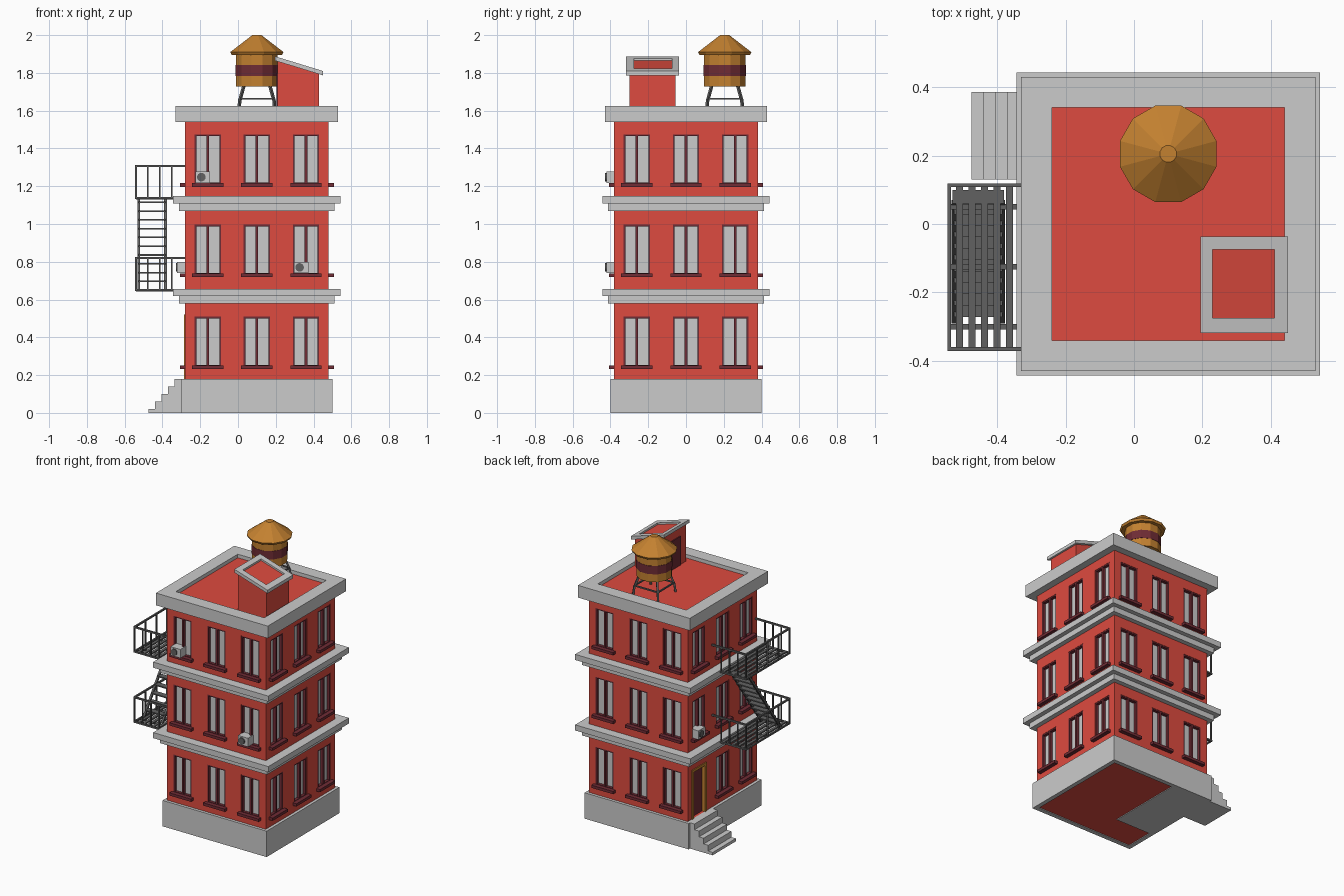
import bpy, bmesh, math
from mathutils import Matrix, Vector

if "Cube" in bpy.data.objects:
    bpy.data.objects.remove(bpy.data.objects["Cube"])

def mat(name, c):
    m = bpy.data.materials.new(name)
    m.diffuse_color = (*c, 1)
    m.use_nodes = True
    m.node_tree.nodes["Principled BSDF"].inputs["Base Color"].default_value = m.diffuse_color
    return m

RED = mat("red_brick", (0.73, 0.07, 0.05))
MAROON = mat("maroon", (0.16, 0.025, 0.035))
WOOD = mat("ochre_wood", (0.55, 0.22, 0.03))
IRON = mat("dark_iron", (0.12, 0.12, 0.12))
parts = {}          # name -> (bmesh, material)
I = Matrix()

def part(name, m=None):
    if name not in parts:
        parts[name] = (bmesh.new(), m)
    return parts[name][0]

def box(name, m, lo, hi, M=I):
    lo, hi = Vector(lo), Vector(hi)
    S = Matrix.Translation((lo + hi) / 2) @ Matrix.Diagonal((*(hi - lo), 1))
    bmesh.ops.create_cube(part(name, m), size=1, matrix=M @ S)

def bar(name, m, p, q, w):
    p, q = Vector(p), Vector(q)
    R = (q - p).to_track_quat('Z', 'Y').to_matrix().to_4x4()
    S = Matrix.Diagonal((w, w, (q - p).length, 1))
    bmesh.ops.create_cube(part(name, m), size=1, matrix=Matrix.Translation((p + q) / 2) @ R @ S)

def cone(name, m, r1, r2, z0, z1, x, y, n=12, M=I):
    T = Matrix.Translation((x, y, (z0 + z1) / 2)) @ Matrix.Rotation(math.pi / n, 4, 'Z')
    bmesh.ops.create_cone(part(name, m), cap_ends=True, segments=n, radius1=r1, radius2=r2,
                          depth=z1 - z0, matrix=M @ T)

def ring(name, m, outer, inner, z0, z1, slope=0):
    # rectangular frame: outer/inner = (x0, x1, y0, y1), optionally sheared in x
    bm = part(name, m)
    def loop(r, z):
        return [bm.verts.new((x, y, z + slope * (x - outer[0])))
                for x, y in ((r[0], r[2]), (r[1], r[2]), (r[1], r[3]), (r[0], r[3]))]
    L = [loop(outer, z0), loop(outer, z1), loop(inner, z1), loop(inner, z0)]
    for a in range(4):
        A, B = L[a], L[(a + 1) % 4]
        for i in range(4):
            j = (i + 1) % 4
            bm.faces.new((A[i], A[j], B[j], B[i]))

def prism(name, m, pts, y0, y1):
    # xz profile extruded along y
    bm = part(name, m)
    f = bm.faces.new([bm.verts.new((x, y0, z)) for x, z in pts])
    new = bmesh.ops.extrude_face_region(bm, geom=[f])['geom']
    bmesh.ops.translate(bm, vec=(0, y1 - y0, 0), verts=[v for v in new if isinstance(v, bmesh.types.BMVert)])

def square(h):
    return (0.10 - h, 0.10 + h, -h, h)

# walls, base, floor mouldings and parapet
box("walls", RED, (-0.28, -0.38, 0.005), (0.48, 0.38, 1.60))
ring("base", None, square(0.40), square(0.37), 0, 0.18)
box("base_slab", None, (-0.29, -0.17, 0), (0.0, 0.39, 0.02))
for z in (0.58, 1.07):
    ring("floor_moulding", None, square(0.412), square(0.37), z, z + 0.038)
    ring("floor_moulding", None, square(0.443), square(0.37), z + 0.038, z + 0.077)
ring("parapet", None, square(0.43), square(0.34), 1.54, 1.625)

# windows on all four sides, with the entrance door in one left bay
for k in range(4):
    M = Matrix.Translation((0.10, 0, 0)) @ Matrix.Rotation(k * math.pi / 2, 4, 'Z')
    for floor, z0 in enumerate((0.245, 0.732, 1.21)):
        z1 = z0 + 0.265
        for u in (-0.26, 0, 0.26):
            if k == 3 and floor == 0 and u < 0:
                box("cutter", None, (u - 0.08, -0.42, 0.18), (u + 0.08, -0.35, 0.52), M)
                box("door_panel", MAROON, (u - 0.08, -0.362, 0.18), (u + 0.08, -0.35, 0.52), M)
                for a in (-0.08, 0.062):
                    box("door_frame", WOOD, (u + a, -0.386, 0.18), (u + a + 0.018, -0.35, 0.52), M)
                box("door_frame", WOOD, (u - 0.08, -0.386, 0.502), (u + 0.08, -0.35, 0.52), M)
                continue
            box("cutter", None, (u - 0.07, -0.42, z0), (u + 0.07, -0.35, z1), M)
            box("window_panes", None, (u - 0.07, -0.358, z0), (u + 0.07, -0.35, z1), M)
            for a, w in ((-0.07, 0.009), (-0.007, 0.014), (0.061, 0.009)):
                box("window_frames", MAROON, (u + a, -0.378, z0), (u + a + w, -0.355, z1), M)
            for z in (z0, z1 - 0.009):
                box("window_frames", MAROON, (u - 0.07, -0.378, z), (u + 0.07, -0.355, z + 0.009), M)
            box("window_sills", MAROON, (u - 0.083, -0.407, z0 - 0.013), (u + 0.083, -0.36, z0 + 0.006), M)
            # air conditioners
            if (k, floor, u) in ((0, 2, -0.26), (0, 1, 0.26), (3, 1, -0.26)):
                c, zc = u - 0.026, z0 + 0.038
                box("air_conditioner", None, (c - 0.038, -0.422, zc - 0.03), (c + 0.038, -0.36, zc + 0.03), M)
                F = M @ Matrix.Translation((c - 0.008, -0.425, zc)) @ Matrix.Rotation(math.pi / 2, 4, 'X')
                cone("air_conditioner_fan", IRON, 0.023, 0.023, -0.004, 0.004, 0, 0, 12, F)

# entrance steps
profile = [(-0.29, 0), (-0.475, 0)]
for i in range(5):
    x, z = -0.475 + 0.035 * i, 0.02 + 0.04 * i
    profile += [(x, z)] if i == 0 else [(x, z - 0.04), (x, z)]
profile.append((-0.29, 0.18))
prism("entrance_steps", None, profile, 0.13, 0.385)

# fire escape: slatted platforms, railings, stair between them
X0, X1, Y0, Y1 = -0.54, -0.28, -0.365, 0.113
for zb in (0.65, 1.138):
    zt = zb + 0.17
    for i in range(6):
        x = -0.51 + 0.0365 * i
        box("platform_slats", IRON, (x - 0.01, Y0, zb - 0.004), (x + 0.01, Y1, zb + 0.006))
    for y in (-0.3, -0.125, 0.05):
        box("platform_slats", IRON, (X0, y - 0.008, zb - 0.008), (X1, y + 0.008, zb - 0.002))
    for z in (zb, zt):
        bar("railing", IRON, (X0, Y0, z), (X0, Y1, z), 0.011)
        for y in (Y0, Y1):
            bar("railing", IRON, (X0 - 0.005, y, z), (X1, y, z), 0.011)
    for i in range(5):
        y = Y0 + (Y1 - Y0) * i / 4
        bar("railing", IRON, (X0, y, zb), (X0, y, zt), 0.009)
    for y in (Y0, Y1):
        for i in range(1, 4):
            bar("railing", IRON, (X0 + 0.063 * i, y, zb), (X0 + 0.063 * i, y, zt), 0.008)
for x in (-0.526, -0.384):
    bar("escape_stringers", IRON, (x, -0.285, 0.65), (x, 0.065, 1.138), 0.014)
for i in range(1, 11):
    t = i / 10.5
    y, z = -0.285 + 0.35 * t, 0.65 + 0.488 * t
    box("escape_treads", IRON, (-0.526, y - 0.02, z - 0.004), (-0.384, y + 0.02, z + 0.004))
box("escape_treads", IRON, (-0.53, 0.06, 1.132), (-0.38, 0.1, 1.142))

# roof stair house with sloped rimmed roof
prism("stair_house", RED, [(0.21, 1.59), (0.43, 1.59), (0.43, 1.804), (0.21, 1.871)], -0.30, -0.055)
ring("stair_house_rim", None, (0.195, 0.45, -0.318, -0.036), (0.23, 0.41, -0.275, -0.075),
     1.865, 1.888, -0.306)
box("stair_house_door", MAROON, (0.204, -0.235, 1.60), (0.22, -0.12, 1.80))

# water tank
TX, TY = 0.10, 0.205
cone("tank_body", WOOD, 0.114, 0.114, 1.728, 1.90, TX, TY)
cone("tank_band", MAROON, 0.116, 0.116, 1.783, 1.841, TX, TY)
cone("tank_roof_rim", WOOD, 0.138, 0.146, 1.895, 1.91, TX, TY)
cone("tank_roof", WOOD, 0.146, 0.025, 1.91, 2.0, TX, TY)
corners = [(-1, -1), (1, -1), (1, 1), (-1, 1)]
for i, (a, b) in enumerate(corners):
    def at(r, z, a=a, b=b):
        return (TX + a * r, TY + b * r, z)
    bar("tank_legs", IRON, at(0.096, 1.595), at(0.09, 1.66), 0.013)
    bar("tank_legs", IRON, at(0.09, 1.655), at(0.068, 1.735), 0.013)
    c, d = corners[(i + 1) % 4]
    bar("tank_legs", IRON, at(0.09, 1.663), (TX + c * 0.09, TY + d * 0.09, 1.663), 0.009)

# turn the collected parts into objects
for name, (bm, m) in parts.items():
    bmesh.ops.recalc_face_normals(bm, faces=bm.faces[:])
    me = bpy.data.meshes.new(name)
    bm.to_mesh(me)
    bm.free()
    if m:
        me.materials.append(m)
    bpy.context.collection.objects.link(bpy.data.objects.new(name, me))

# cut the window and door openings
walls, cutter = bpy.data.objects["walls"], bpy.data.objects["cutter"]
mod = walls.modifiers.new("openings", 'BOOLEAN')
mod.operation, mod.solver, mod.object = 'DIFFERENCE', 'EXACT', cutter
bpy.context.view_layer.objects.active = walls
bpy.ops.object.modifier_apply(modifier=mod.name)
bpy.data.objects.remove(cutter)
